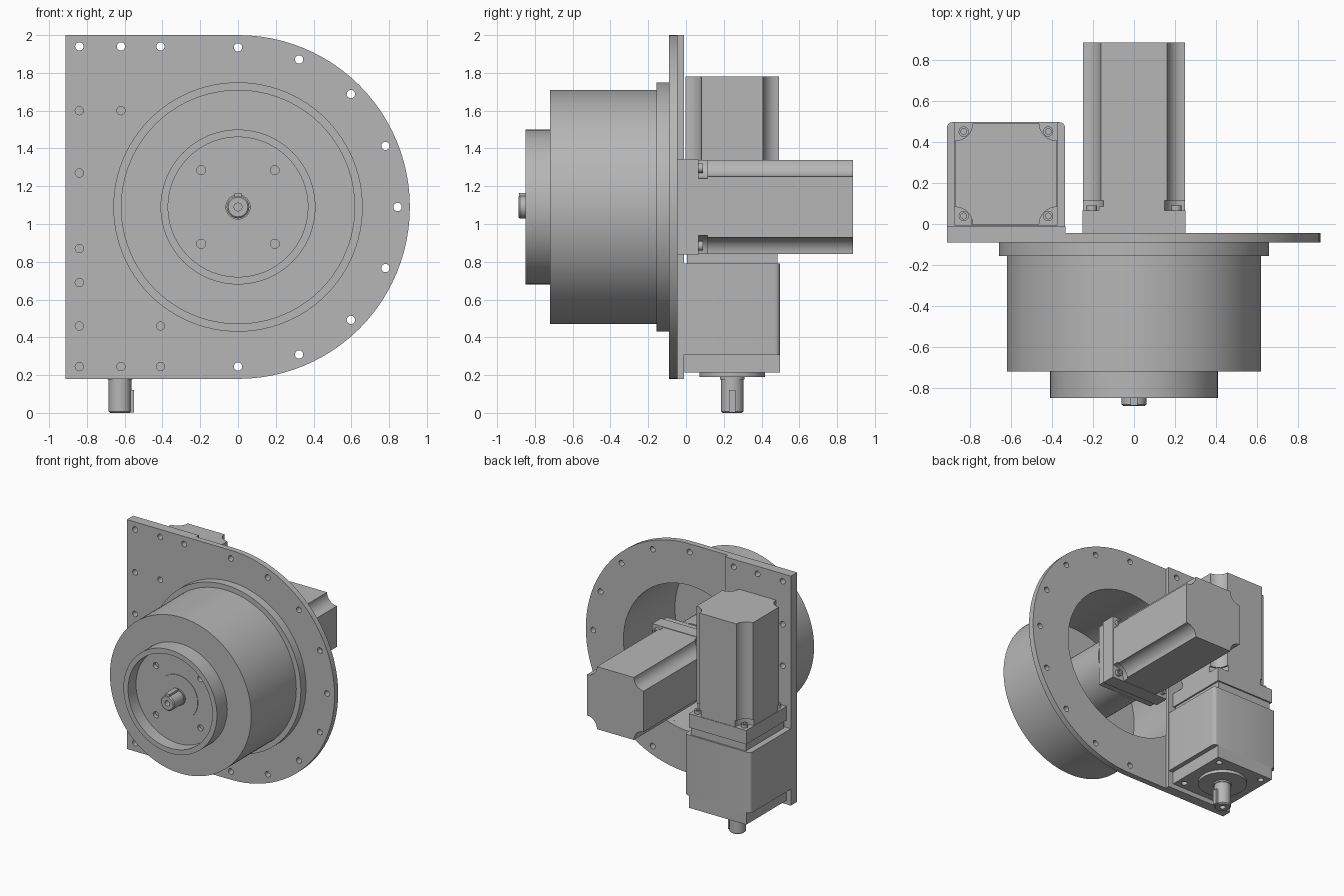
import bpy, bmesh, math
from mathutils import Matrix, Vector

if "Cube" in bpy.data.objects:
    bpy.data.objects.remove(bpy.data.objects["Cube"])

grey = bpy.data.materials.new("machined_grey")
grey.diffuse_color = (0.47, 0.47, 0.47, 1)
grey.use_nodes = True
grey.node_tree.nodes["Principled BSDF"].inputs["Base Color"].default_value = grey.diffuse_color

CZ = 1.09                                   # height of the drum axis
# local +z becomes world +y, local y becomes world -z
AXIS_Y = Matrix.Translation((0, 0, CZ)) @ Matrix.Rotation(-math.pi / 2, 4, 'X')
DRIVE_X, DRIVE_Y = -0.625, 0.245            # upright drive axis
AXIS_Z = Matrix.Translation((DRIVE_X, DRIVE_Y, 0))


def finish(name, bm, mat, cutter=None):
    bmesh.ops.recalc_face_normals(bm, faces=bm.faces)
    bm.transform(mat)
    me = bpy.data.meshes.new(name)
    bm.to_mesh(me)
    bm.free()
    me.materials.append(grey)
    ob = bpy.data.objects.new(name, me)
    bpy.context.collection.objects.link(ob)
    bpy.ops.object.select_all(action='DESELECT')
    ob.select_set(True)
    bpy.context.view_layer.objects.active = ob
    if cutter:
        mod = ob.modifiers.new("holes", 'BOOLEAN')
        mod.object, mod.solver = cutter, 'EXACT'
        bpy.ops.object.modifier_apply(modifier=mod.name)
        bpy.data.objects.remove(cutter)
    bpy.ops.object.shade_smooth_by_angle(angle=math.radians(30))
    return ob


def prism(name, pts, z0, z1, mat, cutter=None):
    bm = bmesh.new()
    f = bm.faces.new([bm.verts.new((x, y, z0)) for x, y in pts])
    top = bmesh.ops.extrude_face_region(bm, geom=[f])["geom"]
    bmesh.ops.translate(bm, vec=(0, 0, z1 - z0),
                        verts=[v for v in top if isinstance(v, bmesh.types.BMVert)])
    return finish(name, bm, mat, cutter)


def lathe(name, profile, mat, steps=64, cutter=None):
    """Revolve a closed (radius, z) loop about local z."""
    bm = bmesh.new()
    vs = [bm.verts.new((r, 0, z)) for r, z in profile]
    es = [bm.edges.new((vs[i], vs[(i + 1) % len(vs)])) for i in range(len(vs))]
    bmesh.ops.spin(bm, geom=vs + es, cent=(0, 0, 0), axis=(0, 0, 1),
                   angle=math.tau, steps=steps, use_merge=True)
    bmesh.ops.remove_doubles(bm, verts=bm.verts, dist=1e-5)
    bmesh.ops.dissolve_degenerate(bm, edges=bm.edges, dist=1e-6)
    return finish(name, bm, mat, cutter)


def cylinders(name, specs, mat):
    """Disjoint cylinders (x, y, radius, z0, z1)."""
    bm = bmesh.new()
    for x, y, r, z0, z1 in specs:
        bmesh.ops.create_cone(bm, cap_ends=True, segments=64 if r > 0.1 else 20,
                              radius1=r, radius2=r, depth=z1 - z0,
                              matrix=Matrix.Translation((x, y, (z0 + z1) / 2)))
    ob = finish(name, bm, mat)
    return ob


def rect(x0, x1, y0, y1):
    return [(x0, y0), (x1, y0), (x1, y1), (x0, y1)]


def square(h):
    return rect(-h, h, -h, h)


def four(d):
    return [(sx * d, sy * d) for sx in (-1, 1) for sy in (-1, 1)]


def notched(h, r, n=8):
    """Square with concave round corners."""
    pts = []
    for k, (sx, sy) in enumerate([(1, 1), (-1, 1), (-1, -1), (1, -1)]):
        a0 = k * math.pi / 2 + 1.5 * math.pi
        for i in range(n + 1):
            a = a0 - i * math.pi / 2 / n
            pts.append((sx * h + r * math.cos(a), sy * h + r * math.sin(a)))
    return pts


# ---- Mounting plate: square on one side, half round on the other
holes = [(0.845 * math.sin(math.radians(a)), 0.845 * math.cos(math.radians(a)))
         for a in [i * 22.5 for i in range(9)]]
holes += [(x, z - CZ) for x, z in [
    (-0.84, 1.94), (-0.62, 1.94), (-0.41, 1.94), (-0.84, 1.6), (-0.62, 1.6),
    (-0.84, 1.27), (-0.84, 0.87), (-0.84, 0.69), (-0.84, 0.46), (-0.41, 0.46),
    (-0.84, 0.245), (-0.62, 0.245), (-0.41, 0.245)]]
hole_specs = [(x, -z, 0.022, -0.2, 0.1) for x, z in holes]
outline = [(-0.912, 0.91), (-0.912, -0.91)]
outline += [(0.91 * math.sin(math.pi * i / 48), -0.91 * math.cos(math.pi * i / 48))
            for i in range(49)]
# the plate hole only clears the bolt circle, so both cutters stay disjoint
cut = cylinders("plate_cutter", [s for s in hole_specs if math.hypot(s[0], s[1]) > 0.6]
                + [(0, 0, 0.58, -0.2, 0.1)], AXIS_Y)
prism("mounting_plate", outline, -0.09, -0.044, AXIS_Y, cut)

# ---- Thicker strip behind the plate that carries the upright drive
cut = cylinders("strip_cutter", [s for s in hole_specs if s[0] < -0.36], AXIS_Y)
prism("backing_strip", rect(-0.912, -0.335, -0.91, 0.91), -0.044, -0.011, AXIS_Y, cut)

# ---- Hollow stepped drum with a recessed nose
cut = cylinders("drum_cutter", [(x, y, 0.024, -0.8, -0.72) for x, y in four(0.195)], AXIS_Y)
lathe("drum", [(0.58, -0.09), (0.66, -0.09), (0.66, -0.155), (0.62, -0.155),
               (0.62, -0.72), (0.41, -0.72), (0.41, -0.85), (0.37, -0.85),
               (0.37, -0.75), (0, -0.75), (0, -0.69), (0.58, -0.69)],
      AXIS_Y, 96, cut)


def output(name, mat, tip, face, pilot, key_dir):
    """Pilot disc, collar and keyed shaft with a centre hole."""
    lathe(name + "_pilot", [(0, face), (0.174, face), (0.174, face - pilot),
                            (0.066, face - pilot), (0.066, face - pilot - 0.012),
                            (0, face - pilot - 0.012)], mat)
    lathe(name + "_shaft", [(0, face), (0.06, face), (0.06, tip + 0.008),
                            (0.052, tip), (0.021, tip), (0.021, tip + 0.05),
                            (0, tip + 0.05)], mat, 32)
    turn = Matrix.Rotation(key_dir, 4, 'Z')
    prism(name + "_key", rect(0.03, 0.074, -0.018, 0.018), tip + 0.003,
          tip + 0.12, mat @ turn)


def drive(name, mat, z0):
    """Adapter, flange with screws and notched motor body along local +z."""
    prism(name + "_adapter", square(0.24), z0 - 0.06, z0, mat)
    prism(name + "_flange", square(0.252), z0, z0 + 0.11, mat)
    prism(name + "_front_cap", notched(0.248, 0.098), z0 + 0.11, z0 + 0.16, mat)
    prism(name + "_body", notched(0.248, 0.086), z0 + 0.16, z0 + 0.93, mat)
    for i, (x, y) in enumerate(four(0.206)):
        m = mat @ Matrix.Translation((x, y, 0))
        lathe(f"{name}_screw_{i}", [(0, z0 + 0.1), (0.025, z0 + 0.1), (0.025, z0 + 0.135),
                                    (0.014, z0 + 0.135), (0.014, z0 + 0.12),
                                    (0, z0 + 0.12)], m, 20)
    # small cable socket at the motor foot
    prism(name + "_socket", rect(-0.17, -0.10, -0.248, -0.22), z0 + 0.10, z0 + 0.13, mat)


# ---- Drum drive: motor behind, gearbox inside the drum, shaft in the nose
drive("drum_motor", AXIS_Y, -0.045)
lathe("drum_gearbox", [(0, -0.70), (0.25, -0.70), (0.25, -0.10), (0, -0.10)], AXIS_Y)
output("drum_output", AXIS_Y, -0.888, -0.74, 0.014, -math.pi / 2)

# ---- Upright drive: motor over a right-angle gear housing
drive("upright_motor", AXIS_Z, 0.85)
body = [(-0.288, -0.256), (0.288, -0.256)]
for cx, a0 in ((0.262, 0), (-0.262, 90)):       # rounded rear corners
    for i in range(5):
        a = math.radians(a0 + i * 22.5)
        body.append((cx + 0.026 * math.cos(a), 0.226 + 0.026 * math.sin(a)))
prism("gear_housing", body, 0.31, 0.79, AXIS_Z)
cut = cylinders("foot_cutter", [(x, y, 0.022, 0.1, 0.26) for x, y in four(0.195)], AXIS_Z)
prism("gear_housing_foot", square(0.252), 0.213, 0.31, AXIS_Z, cut)
output("upright_output", AXIS_Z, 0.0, 0.215, 0.025, 0)
